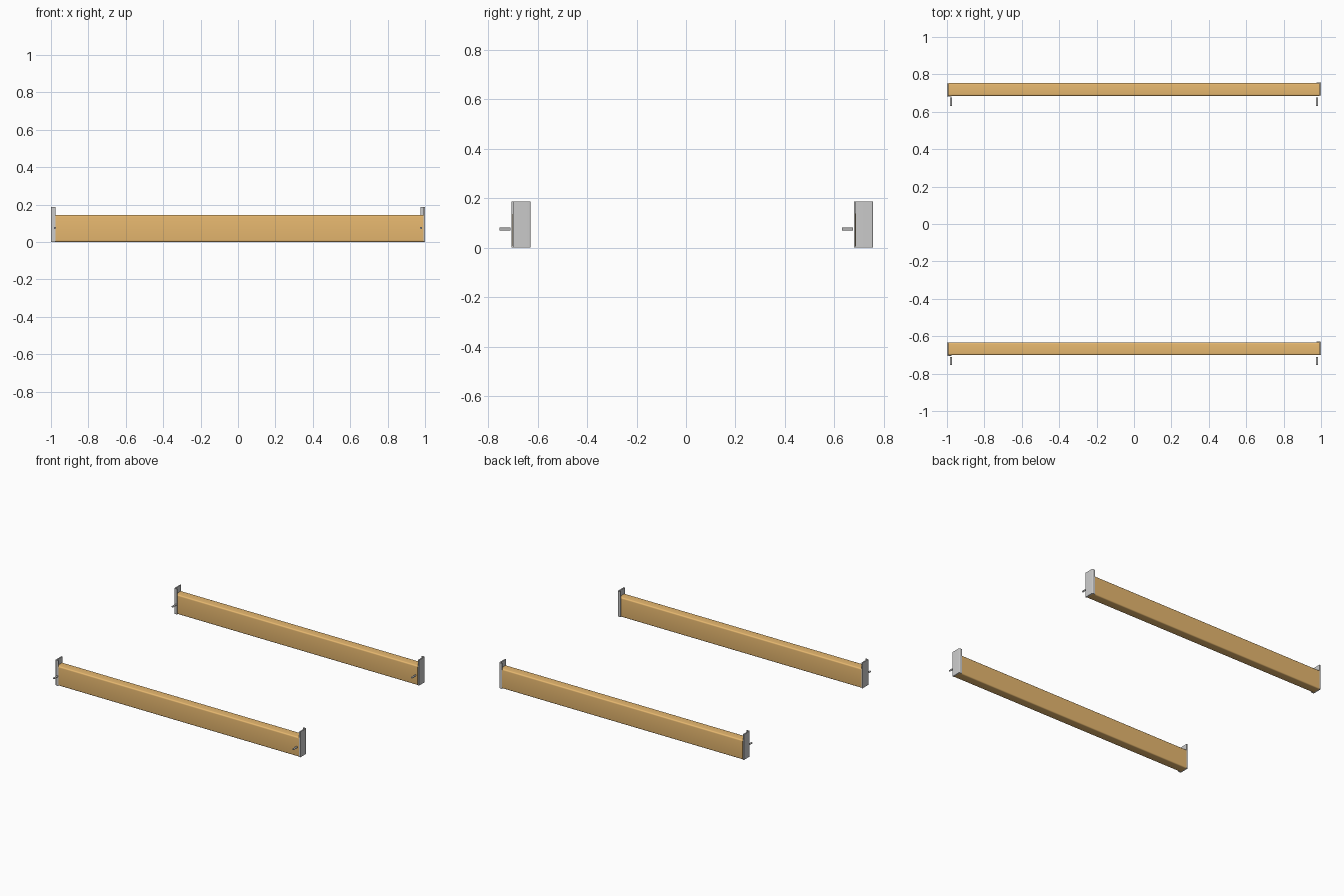
import bpy, math
from mathutils import Matrix

if "Cube" in bpy.data.objects:
    bpy.data.objects.remove(bpy.data.objects["Cube"])

orange = bpy.data.materials.new("orange_paint")
orange.diffuse_color = (0.80, 0.48, 0.16, 1)
orange.use_nodes = True
orange.node_tree.nodes["Principled BSDF"].inputs["Base Color"].default_value = orange.diffuse_color


def extrude(name, profile, depth, to_world):
    """Prism from a 2D profile, extruded along local z, placed by a matrix."""
    n = len(profile)
    verts = [(a, b, z) for z in (0, depth) for a, b in profile]
    faces = [tuple(reversed(range(n))), tuple(range(n, 2 * n))]
    faces += [(i, (i + 1) % n, n + (i + 1) % n, n + i) for i in range(n)]
    mesh = bpy.data.meshes.new(name)
    mesh.from_pydata([to_world @ Matrix.Translation(v).to_translation() for v in verts], [], faces)
    obj = bpy.data.objects.new(name, mesh)
    bpy.context.collection.objects.link(obj)
    bpy.context.view_layer.objects.active = obj
    bpy.ops.object.select_all(action='DESELECT')
    obj.select_set(True)
    bpy.ops.object.shade_smooth_by_angle(angle=math.radians(35))
    return obj


def arc(cx, cy, r, start, end, steps=5):
    return [(cx + r * math.cos(math.radians(start + (end - start) * i / steps)),
             cy + r * math.sin(math.radians(start + (end - start) * i / steps)))
            for i in range(steps + 1)]


# beam section in (y, z), rounded box
HD, H, R = 0.0345, 0.144, 0.009
section = (arc(HD - R, R, R, -90, 0) + arc(HD - R, H - R, R, 0, 90)
           + arc(-HD + R, H - R, R, 90, 180) + arc(-HD + R, R, R, 180, 270))
# local (a, b, c) -> world (c, a, b)
along_x = Matrix(((0, 0, 1, 0), (1, 0, 0, 0), (0, 1, 0, 0), (0, 0, 0, 1)))

# bent angle bracket in (x, y): end plate plus flange, rounded bend
XO, XI, XF, YF, YB, T, RB = -1.0, -0.991, -0.976, -0.0385, 0.033, 0.005, 0.006
angle = (arc(XO + RB, YF + RB, RB, 180, 270)
         + [(XF, YF), (XF, YF + T), (XI, YF + T), (XI, YB), (XO, YB)])

# pin section in (x, z)
pin_circle = arc(0, 0, 0.006, 0, 337.5, 15)

for label, y0 in (("front", -0.667), ("rear", 0.719)):
    beam = extrude(f"{label}_beam", section, 1.982,
                   Matrix.Translation((-0.991, y0, 0)) @ along_x)
    beam.data.materials.append(orange)
    # the right bracket is the left one turned half round
    for side, turn, sx in (("left", 0, -1), ("right", math.pi, 1)):
        extrude(f"{label}_{side}_bracket", angle, 0.188,
                Matrix.Translation((0, y0, 0)) @ Matrix.Rotation(turn, 4, 'Z'))
        # loose locking pin in front of the bracket
        extrude(f"{label}_{side}_pin", pin_circle, 0.044,
                Matrix.Translation((sx * 0.979, y0 - 0.044, 0.075))
                @ Matrix.Rotation(math.pi / 2, 4, 'X'))
